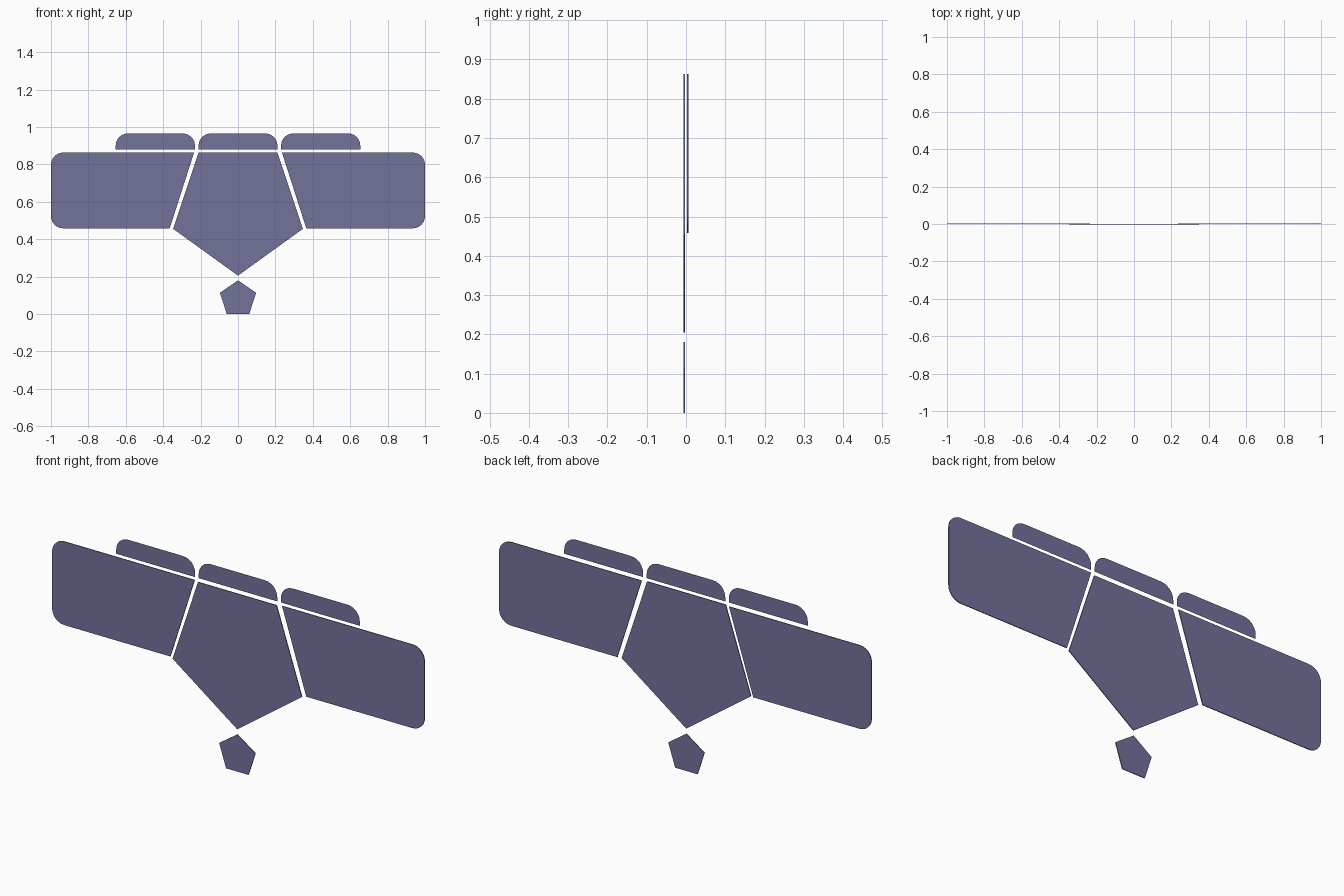
import bpy, bmesh, math

if "Cube" in bpy.data.objects:
    bpy.data.objects.remove(bpy.data.objects["Cube"])

mat = bpy.data.materials.new("violet_grey")
mat.diffuse_color = (0.17, 0.17, 0.33, 1)
mat.use_nodes = True
mat.node_tree.nodes["Principled BSDF"].inputs["Base Color"].default_value = mat.diffuse_color


def outline(corners, steps=6):
    """Corners are (x, z, radius); rounded ones become arcs between right-angle sides."""
    pts, n = [], len(corners)
    for i, (x, z, r) in enumerate(corners):
        if r == 0:
            pts.append((x, z))
            continue
        px, pz, _ = corners[i - 1]
        nx, nz, _ = corners[(i + 1) % n]
        a, b = math.hypot(px - x, pz - z), math.hypot(nx - x, nz - z)
        ux, uz, vx, vz = (px - x) / a, (pz - z) / a, (nx - x) / b, (nz - z) / b
        for k in range(steps + 1):
            t = math.pi / 2 * k / steps
            s, c = r * (1 - math.sin(t)), r * (1 - math.cos(t))
            pts.append((x + ux * s + vx * c, z + uz * s + vz * c))
    return pts


def panel(name, corners, y0, y1, flip=1):
    """Flat sheet at y0, thickened back to y1 when they differ."""
    bm = bmesh.new()
    face = bm.faces.new([bm.verts.new((flip * x, y0, z)) for x, z in outline(corners)])
    if y1 > y0:
        ext = bmesh.ops.extrude_face_region(bm, geom=[face], use_keep_orig=True)
        for v in ext["geom"]:
            if isinstance(v, bmesh.types.BMVert):
                v.co.y = y1
        bmesh.ops.recalc_face_normals(bm, faces=bm.faces[:])
    else:
        face.normal_update()
        if face.normal.y > 0:
            face.normal_flip()
    mesh = bpy.data.meshes.new(name)
    bm.to_mesh(mesh)
    bm.free()
    mesh.materials.append(mat)
    bpy.context.collection.objects.link(bpy.data.objects.new(name, mesh))


# Central pentagon and the small pentagon under it
panel("centre_panel", [(-0.211, 0.863, 0), (0.211, 0.863, 0), (0.347, 0.455, 0),
                       (0, 0.205, 0), (-0.347, 0.455, 0)], -0.006, -0.002)
panel("lower_pentagon", [(0, 0.18, 0), (0.097, 0.113, 0), (0.06, 0, 0),
                         (-0.06, 0, 0), (-0.097, 0.113, 0)], -0.006, -0.002)

# Side wings and the top tabs above them
R = 0.065
for side, s in (("left", -1), ("right", 1)):
    panel(side + "_wing", [(0.235, 0.863, 0), (1, 0.863, R), (1, 0.458, R),
                           (0.365, 0.458, 0)], 0.002, 0.006, s)
    panel(side + "_tab", [(0.23, 0.88, 0), (0.23, 0.965, R), (0.654, 0.965, R),
                          (0.654, 0.88, 0)], 0, 0, s)
panel("middle_tab", [(-0.211, 0.88, 0), (-0.211, 0.965, R), (0.211, 0.965, R),
                     (0.211, 0.88, 0)], 0, 0)
